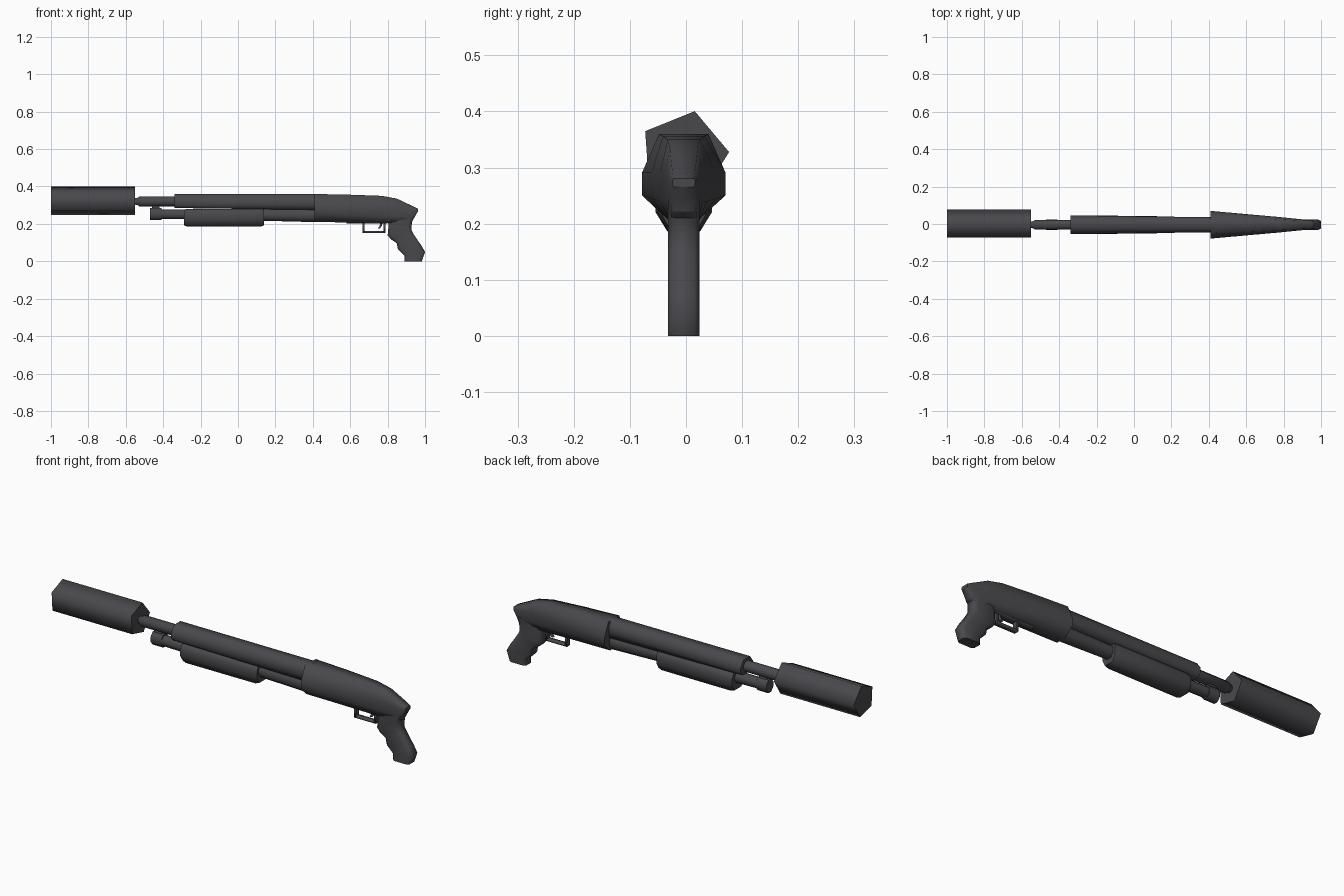
import bpy, bmesh, math

CY = -0.004  # centre plane of the body

metal = bpy.data.materials.new("dark grey")
metal.diffuse_color = (0.066, 0.065, 0.073, 1)


def loft(name, rings):
    """Skin equal-length rings; smooth sides, flat end caps."""
    bm = bmesh.new()
    rows = [[bm.verts.new(p) for p in r] for r in rings]
    n = len(rows[0])
    for a, b in zip(rows, rows[1:]):
        for i in range(n):
            j = (i + 1) % n
            bm.faces.new((a[i], a[j], b[j], b[i])).smooth = True
    bm.faces.new(rows[0])
    bm.faces.new(rows[-1])
    bmesh.ops.recalc_face_normals(bm, faces=bm.faces)
    me = bpy.data.meshes.new(name)
    bm.to_mesh(me)
    bm.free()
    me.materials.append(metal)
    ob = bpy.data.objects.new(name, me)
    bpy.context.collection.objects.link(ob)
    return ob


def tube(name, stations, sides, turn):
    """Stations are (x, z centre, y radius, z radius)."""
    rings = []
    for x, z, ry, rz in stations:
        angs = [math.radians(turn) + 2 * math.pi * i / sides for i in range(sides)]
        rings.append([(x, CY + ry * math.cos(a), z + rz * math.sin(a)) for a in angs])
    return loft(name, rings)


def section(x, top, bottom, wt, wm, wb, hi, lo):
    """Eight-sided body section, mirrored about the centre plane."""
    half = [(wb, bottom), (wm, lo), (wm, hi), (wt, top)]
    return [(x, CY + y, z) for y, z in half] + [(x, CY - y, z) for y, z in reversed(half)]


def box(name, x0, x1, z0, z1, w):
    return loft(name, [[(x, CY - w, z0), (x, CY + w, z0), (x, CY + w, z1), (x, CY - w, z1)]
                       for x in (x0, x1)])


# five-sided muzzle cylinder
tube("muzzle_can", [(-1, 0.322, 0.081, 0.081), (-0.55, 0.322, 0.081, 0.081)], 5, 4)

# barrel and its narrow mouth
tube("barrel", [(-0.552, 0.32, 0.018, 0.018), (-0.535, 0.32, 0.022, 0.022),
                (-0.53, 0.32, 0.028, 0.028), (-0.30, 0.32, 0.028, 0.028)], 8, 22.5)

# magazine tube with end cap
tube("magazine_tube", [(-0.42, 0.252, 0.027, 0.027), (0.0, 0.25, 0.03, 0.032),
                       (0.43, 0.246, 0.036, 0.04)], 8, 22.5)
tube("magazine_cap", [(-0.47, 0.253, 0.03, 0.036), (-0.41, 0.253, 0.03, 0.036)], 8, 22.5)
box("barrel_clamp", -0.46, -0.42, 0.27, 0.30, 0.012)

# barrel shroud
loft("shroud", [section(-0.34, 0.36, 0.285, 0.026, 0.05, 0.034, 0.328, 0.302),
                section(0.43, 0.36, 0.275, 0.024, 0.04, 0.034, 0.328, 0.30)])

# sliding fore-end
loft("fore_end", [section(-0.29, 0.277, 0.192, 0.036, 0.047, 0.027, 0.258, 0.222),
                  section(-0.27, 0.28, 0.186, 0.038, 0.05, 0.029, 0.26, 0.22),
                  section(0.12, 0.28, 0.186, 0.036, 0.046, 0.028, 0.26, 0.22),
                  section(0.14, 0.277, 0.192, 0.034, 0.042, 0.026, 0.258, 0.222)])

# receiver tapering to the rear
loft("receiver", [section(0.41, 0.36, 0.21, 0.044, 0.074, 0.03, 0.292, 0.25),
                  section(0.60, 0.356, 0.208, 0.037, 0.057, 0.029, 0.292, 0.245),
                  section(0.77, 0.35, 0.204, 0.029, 0.042, 0.026, 0.29, 0.24),
                  section(0.85, 0.335, 0.205, 0.025, 0.034, 0.025, 0.285, 0.24),
                  section(0.93, 0.297, 0.21, 0.021, 0.026, 0.022, 0.27, 0.235),
                  section(0.945, 0.29, 0.24, 0.02, 0.024, 0.021, 0.272, 0.25),
                  section(0.962, 0.281, 0.265, 0.018, 0.02, 0.019, 0.276, 0.27)])

# pistol grip: front point, back point of each slice
rings = []
for x0, z0, x1, z1 in [(0.80, 0.225, 0.95, 0.245), (0.805, 0.19, 0.93, 0.212),
                       (0.80, 0.14, 0.927, 0.168), (0.817, 0.118, 0.937, 0.148),
                       (0.848, 0.098, 0.957, 0.118), (0.855, 0.065, 0.98, 0.085),
                       (0.89, 0.03, 1.0, 0.05), (0.89, 0.0, 0.983, 0.0)]:
    half = [(0, 0.018), (0.15, 0.028), (0.85, 0.028), (1, 0.02)]
    rings.append([(x0 + (x1 - x0) * t, CY + s * w, z0 + (z1 - z0) * t)
                  for s, pts in ((1, half), (-1, half[::-1])) for t, w in pts])
loft("grip", rings)

# trigger guard and trigger
box("guard_front", 0.666, 0.676, 0.154, 0.212, 0.012)
box("guard_rear", 0.778, 0.788, 0.158, 0.212, 0.012)
box("guard_base", 0.666, 0.788, 0.152, 0.162, 0.012)
box("guard_plate", 0.58, 0.80, 0.202, 0.214, 0.018)
loft("trigger", [[(x, CY - 0.006, z), (x, CY + 0.006, z), (x + 0.012, CY + 0.006, z),
                  (x + 0.012, CY - 0.006, z)]
                 for x, z in ((0.762, 0.21), (0.757, 0.19), (0.748, 0.176))])
